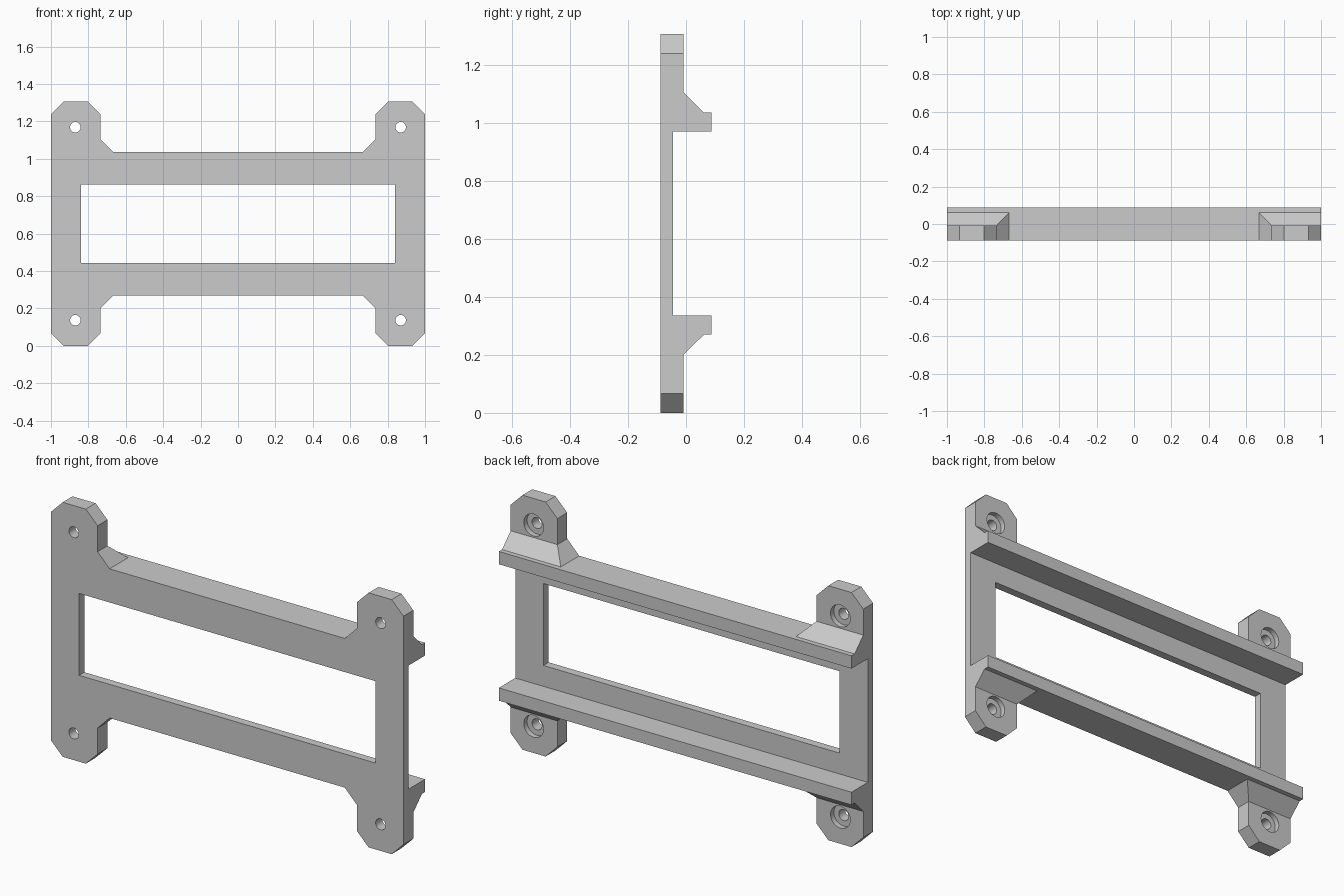
import bpy, bmesh
from math import radians
from mathutils import Matrix, Vector

if "Cube" in bpy.data.objects:
    bpy.data.objects.remove(bpy.data.objects["Cube"], do_unlink=True)

MID = 0.6525                                  # height of the mirror plane
FRONT, BACK = -0.0875, 0.0875
PLATE_BACK, EAR_BACK, SLOPE_BACK = -0.045, -0.008, 0.062
RAIL_LOW, RAIL_TOP, SLOPE_TOP, TOP = 0.317, 0.3825, 0.452, MID   # above MID
EAR_IN, SLOPE_IN, CHAMFER = 0.735, 0.667, 0.067
HOLE_X, HOLE_Z = 0.87, 0.516

grey = bpy.data.materials.new("light grey")
grey.use_nodes = True
colour = (0.6, 0.6, 0.6, 1)
grey.diffuse_color = colour
grey.node_tree.nodes["Principled BSDF"].inputs["Base Color"].default_value = colour


def finish(name, bm):
    bmesh.ops.recalc_face_normals(bm, faces=bm.faces)
    mesh = bpy.data.meshes.new(name)
    bm.to_mesh(mesh)
    bm.free()
    mesh.materials.append(grey)
    obj = bpy.data.objects.new(name, mesh)
    obj.location.z = MID
    bpy.context.collection.objects.link(obj)
    return obj


def loft(name, start, end):
    """Solid between two matching outlines."""
    bm = bmesh.new()
    a = [bm.verts.new(p) for p in start]
    b = [bm.verts.new(p) for p in end]
    bm.faces.new(a)
    bm.faces.new(b)
    for i in range(len(a)):
        j = (i + 1) % len(a)
        bm.faces.new((a[i], a[j], b[j], b[i]))
    return finish(name, bm)


def cylinder(name, x, z, radius, y0, y1):
    bm = bmesh.new()
    place = Matrix.Translation((x, (y0 + y1) / 2, z)) @ Matrix.Rotation(radians(90), 4, "X")
    bmesh.ops.create_cone(bm, cap_ends=True, segments=32, radius1=radius,
                          radius2=radius, depth=y1 - y0, matrix=place)
    return finish(name, bm)


def rectangle(x0, x1, y0, y1, z):
    return [(x0, y0, z), (x1, y0, z), (x1, y1, z), (x0, y1, z)]


def combine(target, other, operation):
    mod = target.modifiers.new(operation.lower(), "BOOLEAN")
    mod.operation, mod.solver, mod.object = operation, "EXACT", other
    bpy.context.view_layer.objects.active = target
    bpy.ops.object.modifier_apply(modifier=mod.name)
    bpy.data.objects.remove(other, do_unlink=True)


# Plate with a lipped rail along each long edge
upper = [(PLATE_BACK, RAIL_LOW), (BACK, RAIL_LOW), (BACK, RAIL_TOP), (FRONT, RAIL_TOP)]
section = upper + [(y, -z) for y, z in reversed(upper)]
frame = loft("mounting_frame", [(-1, y, z) for y, z in section], [(1, y, z) for y, z in section])

# Central window
w, h = 0.84, 0.21
window = loft("window_cutter", rectangle(-w, w, -0.2, 0.2, -h), rectangle(-w, w, -0.2, 0.2, h))
combine(frame, window, "DIFFERENCE")

# Four corner ears with sloped feet, then screw holes with counterbores
ear_outline = [(EAR_IN, RAIL_LOW + 0.02), (1, RAIL_LOW + 0.02), (1, TOP - CHAMFER),
               (1 - CHAMFER, TOP), (EAR_IN + CHAMFER, TOP), (EAR_IN, TOP - CHAMFER)]
for sx in (-1, 1):
    for sz in (-1, 1):
        ear = loft("ear", [(sx * x, FRONT, sz * z) for x, z in ear_outline],
                   [(sx * x, EAR_BACK, sz * z) for x, z in ear_outline])
        combine(frame, ear, "UNION")
        foot = loft("ear_foot",
                    rectangle(sx * SLOPE_IN, sx, FRONT, SLOPE_BACK, sz * RAIL_TOP),
                    rectangle(sx * EAR_IN, sx, FRONT, EAR_BACK, sz * SLOPE_TOP))
        combine(frame, foot, "UNION")
        for radius, y0 in ((0.028, -0.2), (0.056, EAR_BACK - 0.027)):
            cutter = cylinder("hole_cutter", sx * HOLE_X, sz * HOLE_Z, radius, y0, 0.2 if radius < 0.05 else 0.1)
            # the bore may only touch the ear, so stop it just behind the ear
            for v in cutter.data.vertices:
                v.co.y = min(v.co.y, EAR_BACK + 0.01)
            combine(frame, cutter, "DIFFERENCE")

# Merge leftover coplanar pieces and shade the bores smoothly
bm = bmesh.new()
bm.from_mesh(frame.data)
bmesh.ops.remove_doubles(bm, verts=bm.verts, dist=0.0002)
bmesh.ops.dissolve_limit(bm, angle_limit=radians(0.5), verts=bm.verts, edges=bm.edges)
bm.to_mesh(frame.data)
bm.free()
frame.select_set(True)
bpy.context.view_layer.objects.active = frame
bpy.ops.object.shade_smooth_by_angle(angle=radians(30))
